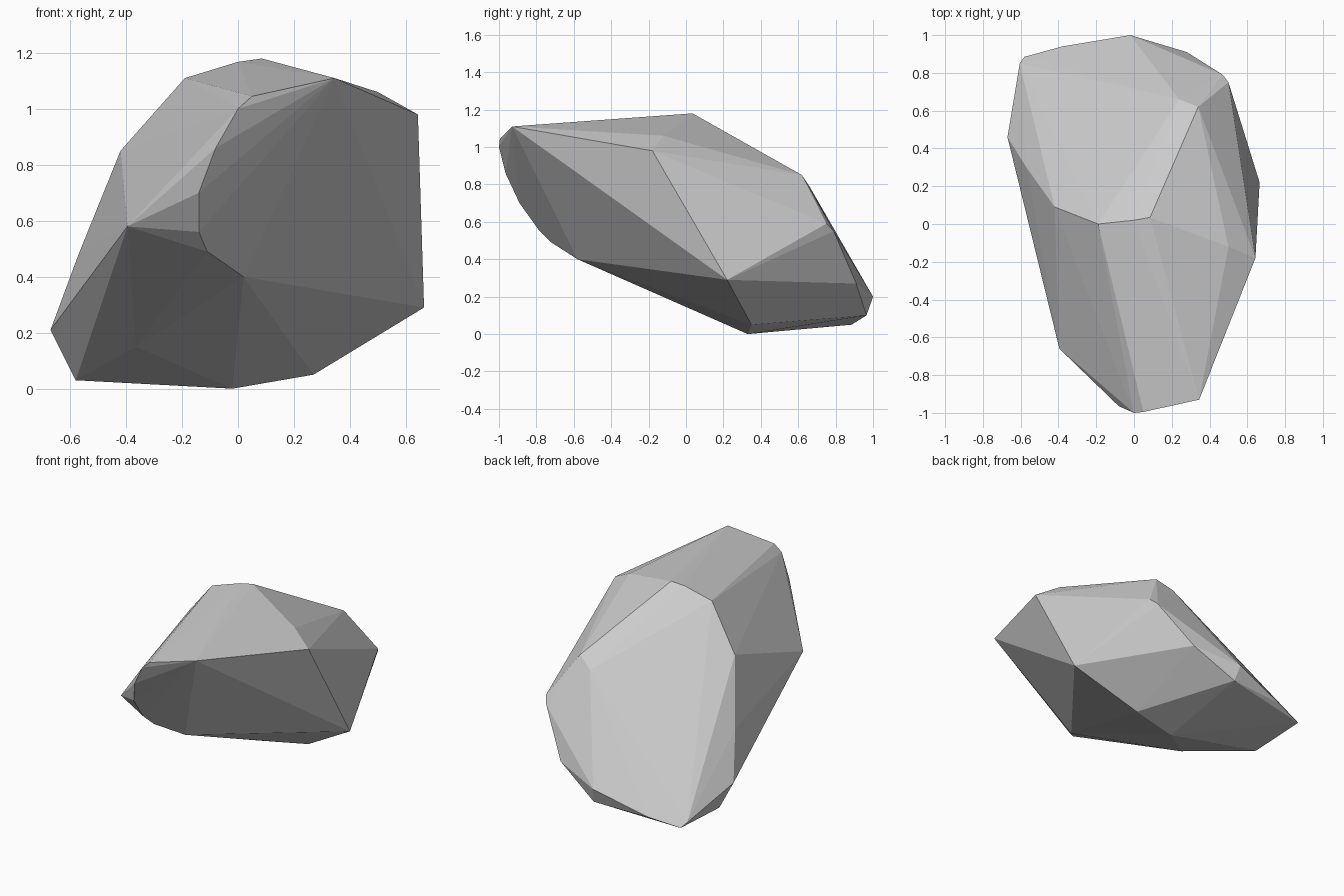
import bpy, bmesh

# Corner points of the faceted boulder, grouped by region
crown = [(.345, -.93, 1.11), (.5, -.12, 1.06), (.643, -.18, .98), (.085, .035, 1.18),
         (0, .02, 1.168), (-.19, 0, 1.11), (-.42, .09, .85)]
nose = [(.05, -.995, 1.045), (0, -1, 1.0), (-.08, -.965, .86), (-.14, -.89, .70),
        (-.14, -.79, .56), (-.11, -.72, .49), (.02, -.58, .40), (-.395, -.66, .58)]
sides = [(.665, .22, .29), (-.57, .30, .48), (-.67, .46, .21), (-.365, .02, .15)]
back = [(.34, .62, .85), (.24, .66, .79), (.5, .75, .59), (.47, .79, .55),
        (.28, .91, .27), (-.02, 1.0, .20), (0, .965, .10), (-.38, .94, .09)]
base = [(-.02, .33, 0), (.27, .35, .05), (-.58, .48, .03),
        (-.58, .885, .05), (-.605, .85, .08)]

# Wrap the points in a convex hull
bm = bmesh.new()
for p in crown + nose + sides + back + base:
    bm.verts.new(p)
bmesh.ops.convex_hull(bm, input=bm.verts)
bmesh.ops.delete(bm, geom=[v for v in bm.verts if not v.link_faces], context='VERTS')
bmesh.ops.recalc_face_normals(bm, faces=bm.faces)

# Flat-shaded boulder object
mesh = bpy.data.meshes.new("boulder")
bm.to_mesh(mesh)
bm.free()
rock = bpy.data.objects.new("boulder", mesh)
bpy.context.collection.objects.link(rock)
